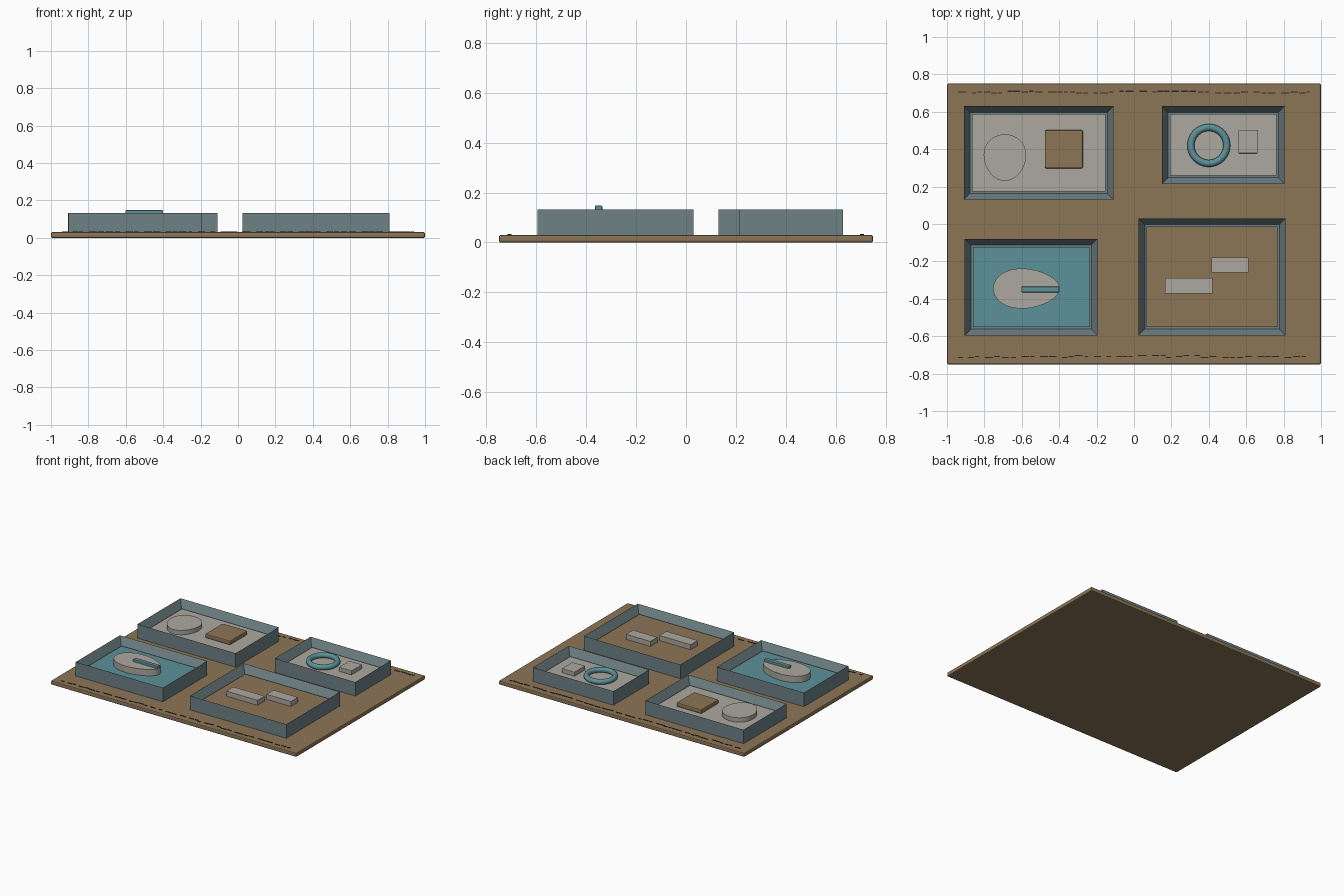
import bpy, bmesh, math, random
from mathutils import Vector

cube = bpy.data.objects.get("Cube")
if cube:
    bpy.data.objects.remove(cube, do_unlink=True)


def material(name, rgb):
    m = bpy.data.materials.new(name)
    m.use_nodes = True
    colour = tuple((c / 255) ** 2.2 for c in rgb) + (1,)
    m.diffuse_color = colour
    m.node_tree.nodes["Principled BSDF"].inputs["Base Color"].default_value = colour
    return m


BROWN = material("earth brown", (139, 117, 87))
SLATE = material("slate", (110, 128, 132))
TEAL = material("teal", (93, 144, 152))
STONE = material("pale stone", (170, 167, 157))
DARK = material("dark stitching", (52, 45, 38))


def finish(name, bm, mat, bevel=0, smooth=False):
    bmesh.ops.recalc_face_normals(bm, faces=bm.faces)
    mesh = bpy.data.meshes.new(name)
    bm.to_mesh(mesh)
    bm.free()
    mesh.materials.append(mat)
    ob = bpy.data.objects.new(name, mesh)
    bpy.context.collection.objects.link(ob)
    if bevel:
        mod = ob.modifiers.new("soft edges", 'BEVEL')
        mod.width, mod.segments = bevel, 2
    if smooth:
        bpy.ops.object.select_all(action='DESELECT')
        ob.select_set(True)
        bpy.context.view_layer.objects.active = ob
        bpy.ops.object.shade_smooth_by_angle(angle=math.radians(40))
    return ob


def add_box(bm, x0, x1, y0, y1, z0, z1):
    verts = bmesh.ops.create_cube(bm, size=1)["verts"]
    bmesh.ops.scale(bm, vec=(x1 - x0, y1 - y0, z1 - z0), verts=verts)
    bmesh.ops.translate(bm, vec=((x0 + x1) / 2, (y0 + y1) / 2, (z0 + z1) / 2), verts=verts)


def box(name, mat, *bounds, bevel=0):
    bm = bmesh.new()
    add_box(bm, *bounds)
    return finish(name, bm, mat, bevel)


def tray(name, x0, x1, y0, y1):
    """Solid block with its top inset and pushed down."""
    bm = bmesh.new()
    add_box(bm, x0, x1, y0, y1, 0.03, 0.133)
    top = max(bm.faces, key=lambda f: f.calc_center_median().z)
    bmesh.ops.inset_region(bm, faces=[top], thickness=WALL, use_even_offset=True)
    bmesh.ops.translate(bm, vec=(0, 0, -0.06), verts=top.verts)
    return finish(name, bm, SLATE)


def pebble(name, centre, long, wide, taper, turn, z0, z1):
    """Flat egg-shaped disc whose narrow end points along turn."""
    bm = bmesh.new()
    ring = []
    for i in range(48):
        t = math.tau * i / 48
        p = Vector((long * math.cos(t), wide * math.sin(t) * (1 - taper * math.cos(t))))
        c, s = math.cos(turn), math.sin(turn)
        ring.append(bm.verts.new((centre[0] + c * p.x - s * p.y,
                                  centre[1] + s * p.x + c * p.y, z0)))
    face = bm.faces.new(ring)
    up = bmesh.ops.extrude_face_region(bm, geom=[face])["geom"]
    bmesh.ops.translate(bm, vec=(0, 0, z1 - z0),
                        verts=[v for v in up if isinstance(v, bmesh.types.BMVert)])
    if not face.is_valid or len(bm.faces) < 50:
        bm.faces.new(ring)
    return finish(name, bm, STONE, smooth=True)


WALL, GAP, FLOOR = 0.033, 0.043, 0.083

# Base board
box("base_board", BROWN, -1, 1, -0.75, 0.75, 0, 0.03, bevel=0.007)

# Four trays with their filling
trays = {
    "back_right": (-0.91, -0.11, 0.13, 0.63, STONE),
    "back_left": (0.15, 0.805, 0.215, 0.63, STONE),
    "front_right": (-0.905, -0.195, -0.595, -0.08, TEAL),
    "front_left": (0.025, 0.81, -0.595, 0.03, BROWN),
}
for name, (x0, x1, y0, y1, fill) in trays.items():
    tray(name + "_tray", x0, x1, y0, y1)
    box(name + "_floor", fill, x0 + GAP, x1 - GAP, y0 + GAP, y1 - GAP, 0.07, FLOOR)

# Back right tray: pebble and slab
pebble("round_pebble", (-0.69, 0.355), 0.125, 0.113, 0.1, -math.pi / 2, FLOOR, 0.115)
box("square_slab", BROWN, -0.477, -0.273, 0.298, 0.502, FLOOR, 0.115, bevel=0.008)

# Back left tray: ring and block
bm = bmesh.new()
N, M = 40, 12
rings = [[bm.verts.new((0.4 + (0.096 + 0.019 * math.cos(b)) * math.cos(a),
                        0.42 + (0.096 + 0.019 * math.cos(b)) * math.sin(a),
                        0.1 + 0.019 * math.sin(b)))
          for b in (math.tau * j / M for j in range(M))]
         for a in (math.tau * i / N for i in range(N))]
for i in range(N):
    for j in range(M):
        p, q = rings[i], rings[(i + 1) % N]
        bm.faces.new((p[j], q[j], q[(j + 1) % M], p[(j + 1) % M]))
finish("ring", bm, TEAL, smooth=True)
box("small_block", STONE, 0.558, 0.66, 0.378, 0.5, FLOOR, 0.115, bevel=0.003)

# Front right tray: island and bar
pebble("island", (-0.575, -0.345), 0.178, 0.106, 0.15, 0, FLOOR, 0.13)
box("bar", TEAL, -0.602, -0.4, -0.365, -0.335, 0.12, 0.148, bevel=0.005)

# Front left tray: two bricks
for side, x0, x1, y0, y1 in (("right", 0.165, 0.42, -0.372, -0.29),
                             ("left", 0.415, 0.613, -0.26, -0.178)):
    box(side + "_brick", STONE, x0, x1, y0, y1, FLOOR, 0.12)

# Broken stitching along the front and back edges
random.seed(4)
for name, y in (("front_stitching", -0.708), ("back_stitching", 0.705)):
    bm = bmesh.new()
    x = -0.94
    while x < 0.93:
        length = random.uniform(0.02, 0.045)
        dy = y + random.choice((-0.005, 0, 0.005))
        add_box(bm, x, min(x + length, 0.94), dy - 0.003, dy + 0.003, 0.029, 0.033)
        x += length + random.choice((0.005, 0.01, 0.03))
    finish(name, bm, DARK)
